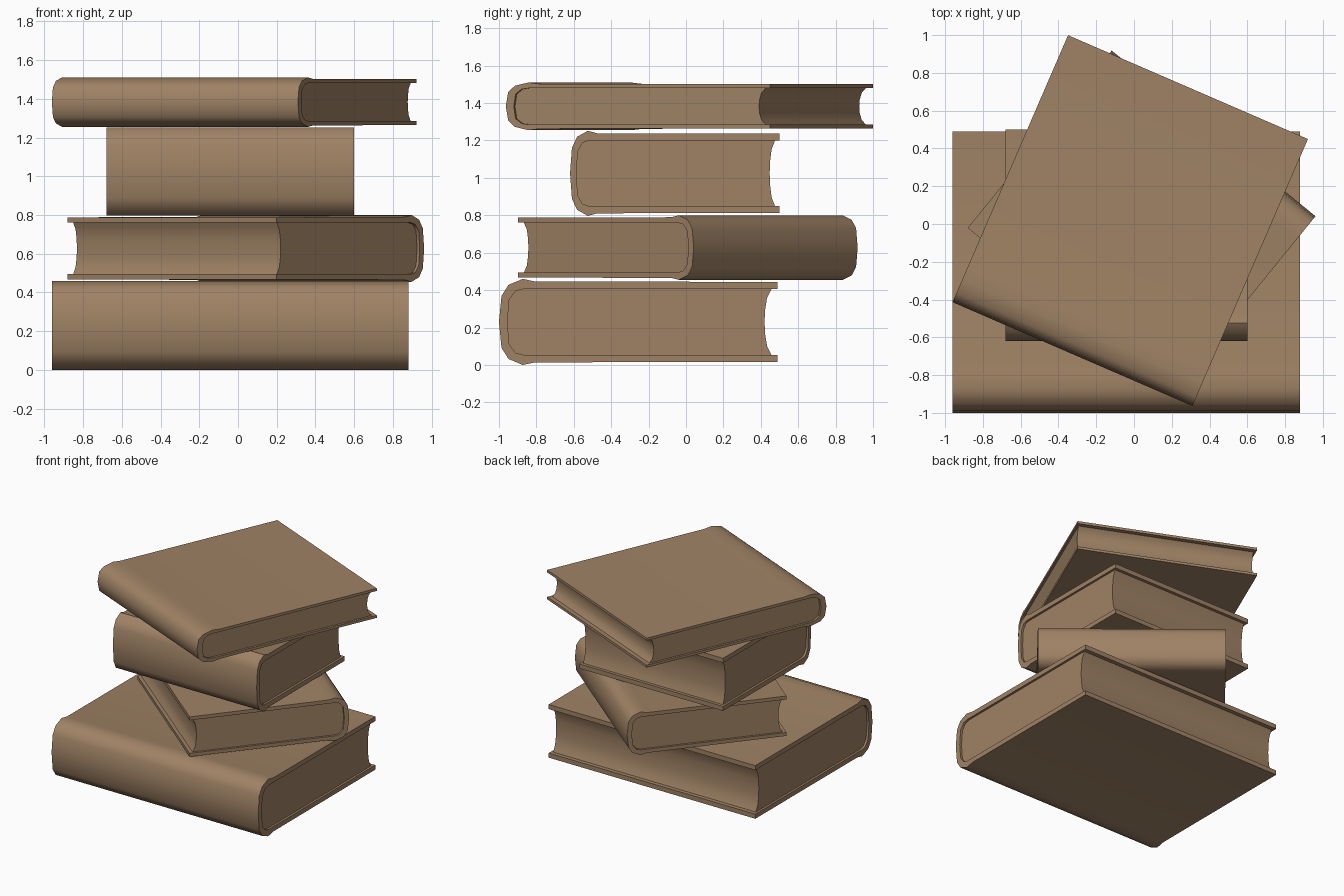
import bpy, bmesh, math

if "Cube" in bpy.data.objects:
    bpy.data.objects.remove(bpy.data.objects["Cube"])

brown = bpy.data.materials.new("worn brown")
brown.diffuse_color = (0.35, 0.225, 0.13, 1)
brown.use_nodes = True
brown.node_tree.nodes["Principled BSDF"].inputs["Base Color"].default_value = brown.diffuse_color

# Upper half of a book's cross-section: (depth from spine 0..1, height 0..1)
OUTER = [(0.0, 0.5), (0.009, 0.80), (0.034, 0.93), (0.085, 1.0), (0.13, 0.97), (1.0, 0.965)]
INNER = [(0.03, 0.5), (0.037, 0.76), (0.06, 0.86), (0.09, 0.885), (0.13, 0.885), (1.0, 0.885)]
# Hollow front edge of the pages
FORE = [(0.982, 0.92), (0.976, 0.87), (0.962, 0.78), (0.955, 0.64), (0.953, 0.5)]


def mirrored(half):
    """Add the lower half; the run goes from the top end to the bottom end."""
    return half[:0:-1] + [half[0]] + [(d, 1 - h) for d, h in half[1:]]


def extrude_object(name, strips, length, place):
    """Sweep a closed section along x; strips are the quads/polygons capping it."""
    bm = bmesh.new()
    cache = {}

    def vert(x, p):
        key = (x, round(p[0], 5), round(p[1], 5))
        if key not in cache:
            cache[key] = bm.verts.new((x, p[0], p[1]))
        return cache[key]

    loop, caps = strips
    a, b = -length / 2, length / 2
    for p, q in zip(loop, loop[1:] + loop[:1]):
        bm.faces.new([vert(a, p), vert(a, q), vert(b, q), vert(b, p)])
    for cap in caps:
        for x in (a, b):
            bm.faces.new([vert(x, p) for p in cap])
    bmesh.ops.recalc_face_normals(bm, faces=bm.faces[:])
    me = bpy.data.meshes.new(name)
    bm.to_mesh(me)
    bm.free()
    me.materials.append(brown)
    ob = bpy.data.objects.new(name, me)
    bpy.context.collection.objects.link(ob)
    (x, y, z), angle = place
    ob.location = (x, y, z)
    ob.rotation_euler.z = math.radians(angle)
    bpy.ops.object.select_all(action='DESELECT')
    ob.select_set(True)
    bpy.context.view_layer.objects.active = ob
    bpy.ops.object.shade_smooth_by_angle(angle=math.radians(42))
    return ob


def book(name, size, centre, z, angle):
    length, depth, height = size
    place = ((centre[0], centre[1], z), angle)

    def fit(points):
        return [((d - 0.5) * depth, h * height) for d, h in points]

    # Wrapped cover: two boards joined by a rounded spine
    outer, inner = fit(mirrored(OUTER)), fit(mirrored(INNER))
    caps = [[outer[i], outer[i + 1], inner[i + 1], inner[i]] for i in range(len(outer) - 1)]
    extrude_object(name + "_cover", (outer + inner[::-1], caps), length, place)

    # Page block, slightly shorter than the cover and sunk into it
    spine = [((o[0] + i[0]) / 2, (o[1] + i[1]) / 2) for o, i in zip(OUTER[:-1], INNER[:-1])]
    fore = FORE + [(d, 1 - h) for d, h in FORE[-2::-1]]
    section = fit(mirrored(spine)[::-1] + fore)
    extrude_object(name + "_pages", (section, [section]), length - 0.035, place)


book("bottom_book", (1.84, 1.49, 0.46), (-0.04, -0.255), 0.0, 0)
book("second_book", (1.39, 1.21, 0.345), (0.04, 0.01), 0.455, 140.9)
book("third_book", (1.28, 1.12, 0.455), (-0.04, -0.06), 0.797, 0)
book("top_book", (1.384, 1.54, 0.255), (-0.02, 0.018), 1.255, -23.4)
